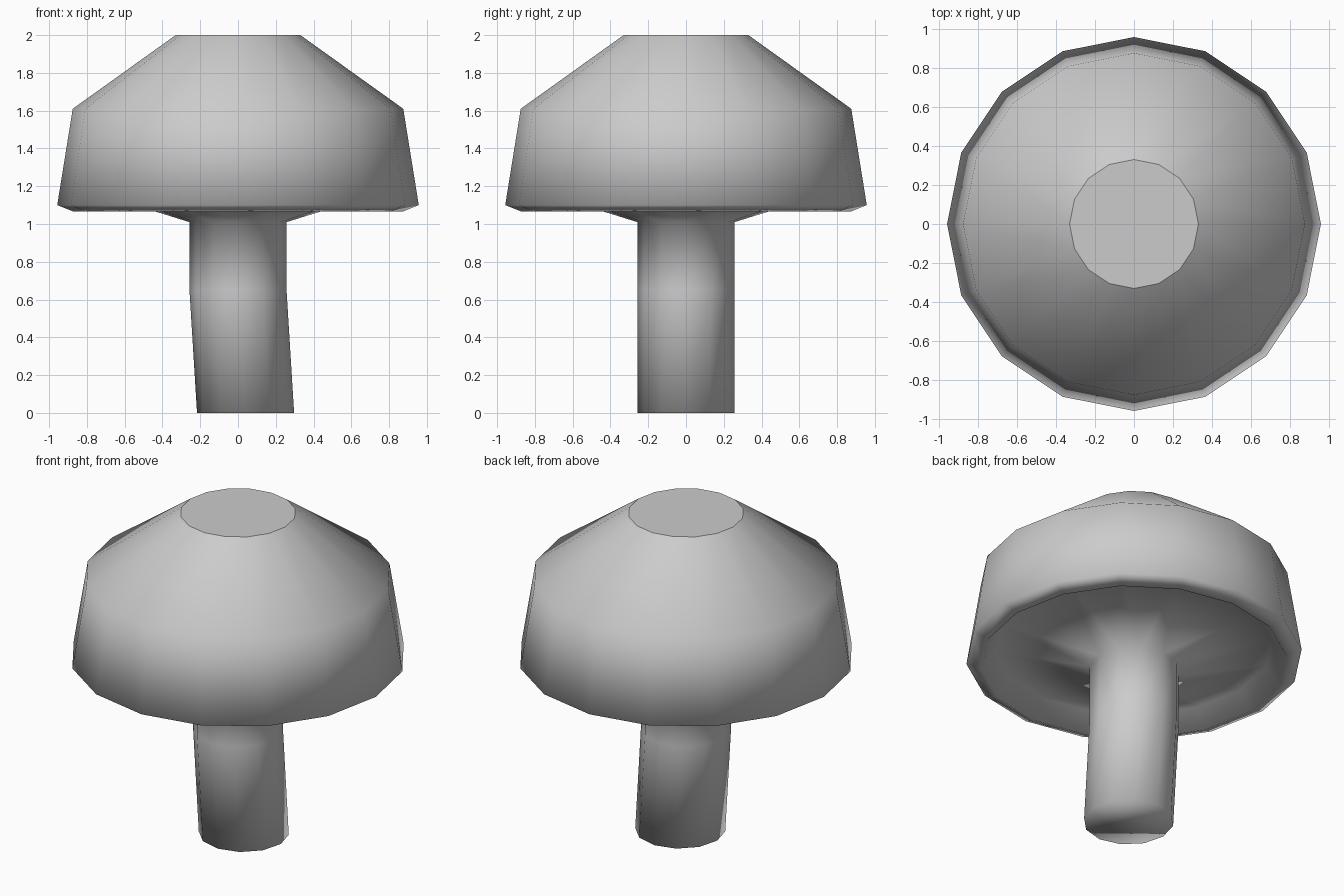
import bpy, bmesh
from math import cos, sin, tau

if "Cube" in bpy.data.objects:
    bpy.data.objects.remove(bpy.data.objects["Cube"])


def ring(bm, sides, r, z, dx=0):
    """One closed loop of edges; returns its edges."""
    vs = [bm.verts.new((dx + r * cos(tau * i / sides), r * sin(tau * i / sides), z))
          for i in range(sides)]
    return [bm.edges.new((vs[i], vs[(i + 1) % sides])) for i in range(sides)]


bm = bmesh.new()
# Slightly bent stem
loops = [ring(bm, 12, *p) for p in [(0.257, 0, 0.04), (0.257, 0.65), (0.257, 1.01)]]
# Recessed underside, lip, and faceted dome of the cap
loops += [ring(bm, 16, *p) for p in [(0.79, 1.175), (0.87, 1.065), (0.957, 1.10),
                                     (0.875, 1.61), (0.33, 2.0)]]
for a, b in zip(loops, loops[1:]):
    bmesh.ops.bridge_loops(bm, edges=a + b)
# Closed stem foot and flat top
bmesh.ops.contextual_create(bm, geom=loops[0])
bmesh.ops.contextual_create(bm, geom=loops[-1])
bmesh.ops.recalc_face_normals(bm, faces=bm.faces)
for f in bm.faces:
    f.smooth = min(v.co.z for v in f.verts) < 1.99

mesh = bpy.data.meshes.new("mushroom")
bm.to_mesh(mesh)
bm.free()
obj = bpy.data.objects.new("mushroom", mesh)
bpy.context.collection.objects.link(obj)
